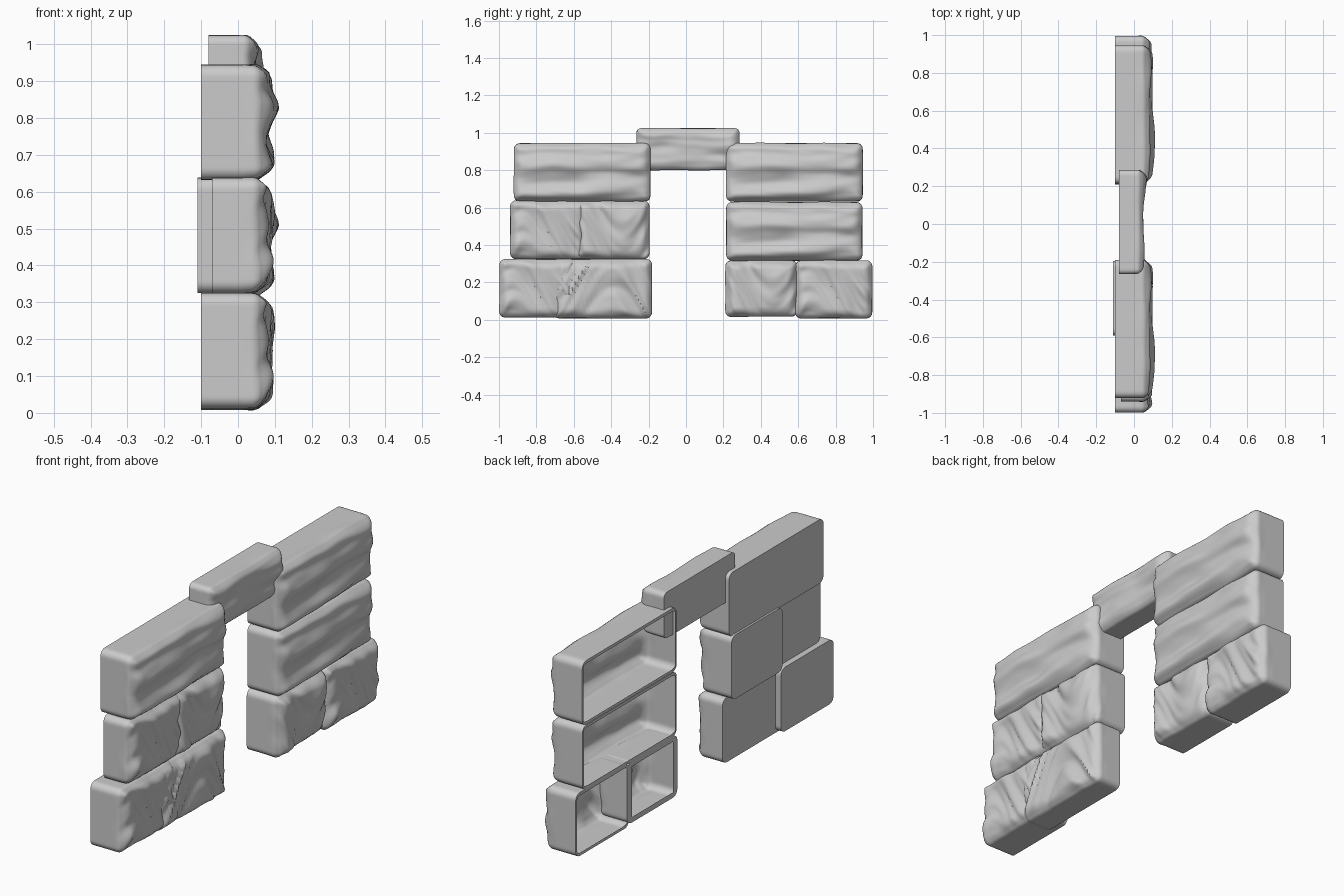
import bpy, bmesh, math
from mathutils import Vector, noise

if "Cube" in bpy.data.objects:
    bpy.data.objects.remove(bpy.data.objects["Cube"])

CUTS = 35


def warp(u):
    # cluster grid lines toward the block edges so the rounding is smooth
    return 0.45 * u + 0.55 * math.sin(u * math.pi / 2)


def relief(v, w, style, seed):
    # carved stone relief: v, w are distances along and up the block
    if style == "strata":
        a = noise.noise(Vector((seed, v * 3.2, w * 13)))
        b = noise.noise(Vector((seed + 7, v * 7, w * 24)))
    else:
        t = w + 0.22 * math.sin(v * 9 + seed)
        a = noise.noise(Vector((seed, v * 5, t * 11)))
        b = noise.noise(Vector((seed + 7, v * 10, t * 20)))
    return 0.026 * a + 0.009 * b


def block(name, y, z, x, style="strata", seed=1.0, rim=None, r=0.032):
    lo, hi = Vector((x[0], y[0], z[0])), Vector((x[1], y[1], z[1]))
    mid, half = (lo + hi) / 2, (hi - lo) / 2
    bm = bmesh.new()
    bmesh.ops.create_cube(bm, size=2)
    bmesh.ops.subdivide_edges(bm, edges=bm.edges[:], cuts=CUTS, use_grid_fill=True)

    # hollow blocks are open at the back, with a narrow rim
    if rim is not None:
        gone = []
        for f in bm.faces:
            c = f.calc_center_median()
            if c.x < -0.999:
                dy = (1 - abs(warp(c.y))) * half.y
                dz = (1 - abs(warp(c.z))) * half.z
                if min(dy, dz) > rim:
                    gone.append(f)
        bmesh.ops.delete(bm, geom=gone, context='FACES')

    for vert in bm.verts:
        u = Vector([warp(c) for c in vert.co])
        p = Vector([m + h * c for m, h, c in zip(mid, half, u)])
        # round all edges except those around the flat back
        core = Vector((min(p.x, hi.x - r),
                       max(lo.y + r, min(hi.y - r, p.y)),
                       max(lo.z + r, min(hi.z - r, p.z))))
        d = p - core
        if d.length > 1e-7:
            d *= max(abs(c) for c in d) / d.length
        p = core + d
        # relief and gentle bulge on the face, uneven outline at its edges
        front = max(0, min(1, (p.x - (hi.x - 0.06)) / 0.06))
        edge = min(1, min((1 - abs(u.y)) * half.y, (1 - abs(u.z)) * half.z) / 0.05)
        edge = edge * edge * (3 - 2 * edge)
        h = relief(p.y - lo.y, p.z - lo.z, style, seed)
        p.x += front * (h * (0.35 + 0.65 * edge) + 0.014 * edge)
        p.z += 0.008 * front * noise.noise(Vector((p.y * 6, u.z, seed)))
        p.y += 0.006 * front * noise.noise(Vector((p.z * 9, u.y, seed + 3)))
        vert.co = p

    bmesh.ops.recalc_face_normals(bm, faces=bm.faces[:])
    # an open shell may be flipped: its front face must look toward +x
    far = max(bm.faces, key=lambda f: f.calc_center_median().x)
    far.normal_update()
    if far.normal.x < 0:
        bmesh.ops.reverse_faces(bm, faces=bm.faces[:])
    me = bpy.data.meshes.new(name)
    bm.to_mesh(me)
    bm.free()
    ob = bpy.data.objects.new(name, me)
    bpy.context.collection.objects.link(ob)
    bpy.ops.object.select_all(action='DESELECT')
    ob.select_set(True)
    bpy.context.view_layer.objects.active = ob
    bpy.ops.object.shade_smooth_by_angle(angle=math.radians(40))


# solid pier on the -y side
block("solid_pier_top", (-0.92, -0.19), (0.632, 0.945), (-0.10, 0.073), seed=2.3)
block("solid_pier_middle_outer", (-0.94, -0.535), (0.325, 0.638), (-0.07, 0.068), "wavy", 4.1)
block("solid_pier_middle_inner", (-0.59, -0.195), (0.325, 0.638), (-0.11, 0.064), "wavy", 5.6)
block("solid_pier_bottom_outer", (-0.998, -0.59), (0.012, 0.325), (-0.10, 0.068), "wavy", 4.1)
block("solid_pier_bottom_inner", (-0.71, -0.182), (0.008, 0.325), (-0.07, 0.068), "wavy", 8.2)

# hollow pier on the +y side
block("hollow_pier_top", (0.215, 0.945), (0.632, 0.945), (-0.10, 0.073), seed=2.3, rim=0.014)
block("hollow_pier_middle", (0.215, 0.943), (0.316, 0.63), (-0.10, 0.073), seed=2.3, rim=0.014)
block("hollow_pier_bottom_inner", (0.21, 0.595), (0.017, 0.318), (-0.10, 0.064), "wavy", 5.6, rim=0.03)
block("hollow_pier_bottom_outer", (0.585, 0.996), (0.008, 0.318), (-0.10, 0.068), "wavy", 4.1, rim=0.014)

# lintel bridging the two piers
block("lintel", (-0.265, 0.285), (0.80, 1.025), (-0.08, 0.04), "strata", 9.4, r=0.025)
